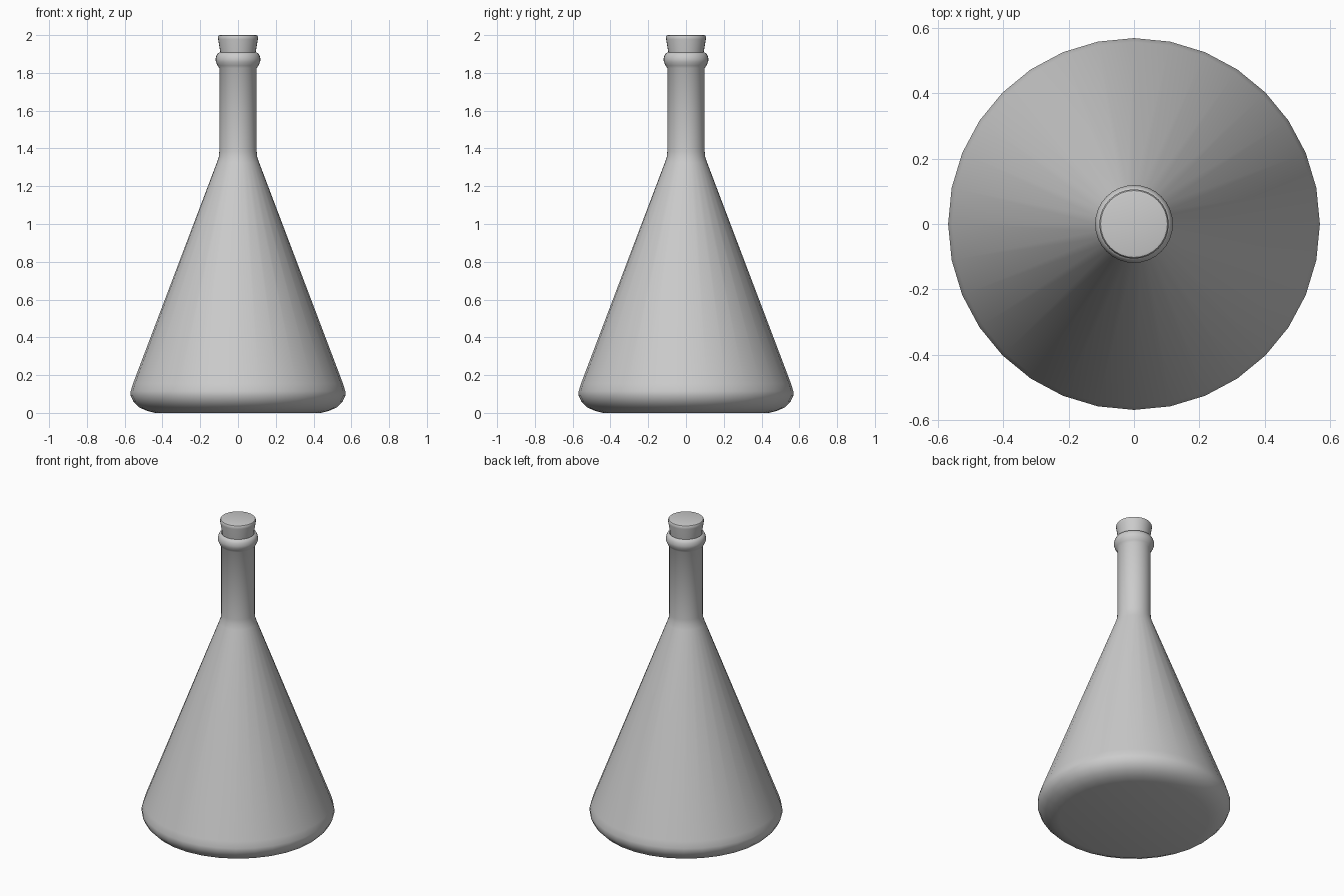
import bpy, bmesh, math

if "Cube" in bpy.data.objects:
    bpy.data.objects.remove(bpy.data.objects["Cube"])


def lathe(name, profile, sides=32, angle=40):
    """Revolve (radius, z) points around z; radius 0 closes with a pole."""
    bm = bmesh.new()
    pts = [bm.verts.new((r, 0, z)) for r, z in profile]
    edges = [bm.edges.new(p) for p in zip(pts, pts[1:])]
    bmesh.ops.spin(bm, geom=pts + edges, cent=(0, 0, 0), axis=(0, 0, 1),
                   angle=2 * math.pi, steps=sides)
    bmesh.ops.remove_doubles(bm, verts=bm.verts[:], dist=0.0005)
    bmesh.ops.recalc_face_normals(bm, faces=bm.faces[:])
    mesh = bpy.data.meshes.new(name)
    bm.to_mesh(mesh)
    bm.free()
    obj = bpy.data.objects.new(name, mesh)
    bpy.context.collection.objects.link(obj)
    bpy.ops.object.select_all(action='DESELECT')
    obj.select_set(True)
    bpy.context.view_layer.objects.active = obj
    bpy.ops.object.shade_smooth_by_angle(angle=math.radians(angle))
    return obj


# Flask body: flat base, rounded heel, straight cone, neck and rolled lip
lathe("flask_body", [
    (0, 0.005), (0.44, 0.005), (0.485, 0.012), (0.525, 0.03), (0.553, 0.058),
    (0.568, 0.09), (0.568, 0.115), (0.556, 0.155),
    (0.112, 1.325), (0.102, 1.355), (0.099, 1.385),
    (0.099, 1.825), (0.108, 1.838), (0.117, 1.858), (0.119, 1.873),
    (0.115, 1.89), (0.108, 1.903), (0.098, 1.908), (0.09, 1.9)])

# Tapered stopper seated in the mouth, with a softened top rim
lathe("stopper", [
    (0, 1.87), (0.088, 1.87), (0.093, 1.905), (0.105, 1.978),
    (0.106, 1.99), (0.102, 1.998), (0.095, 2.0), (0, 2.0)])

# Rest the lowest point on the ground
bpy.data.objects["flask_body"].data.vertices.update()
for v in bpy.data.objects["flask_body"].data.vertices:
    if v.co.z < 0.006:
        v.co.z = 0.0
